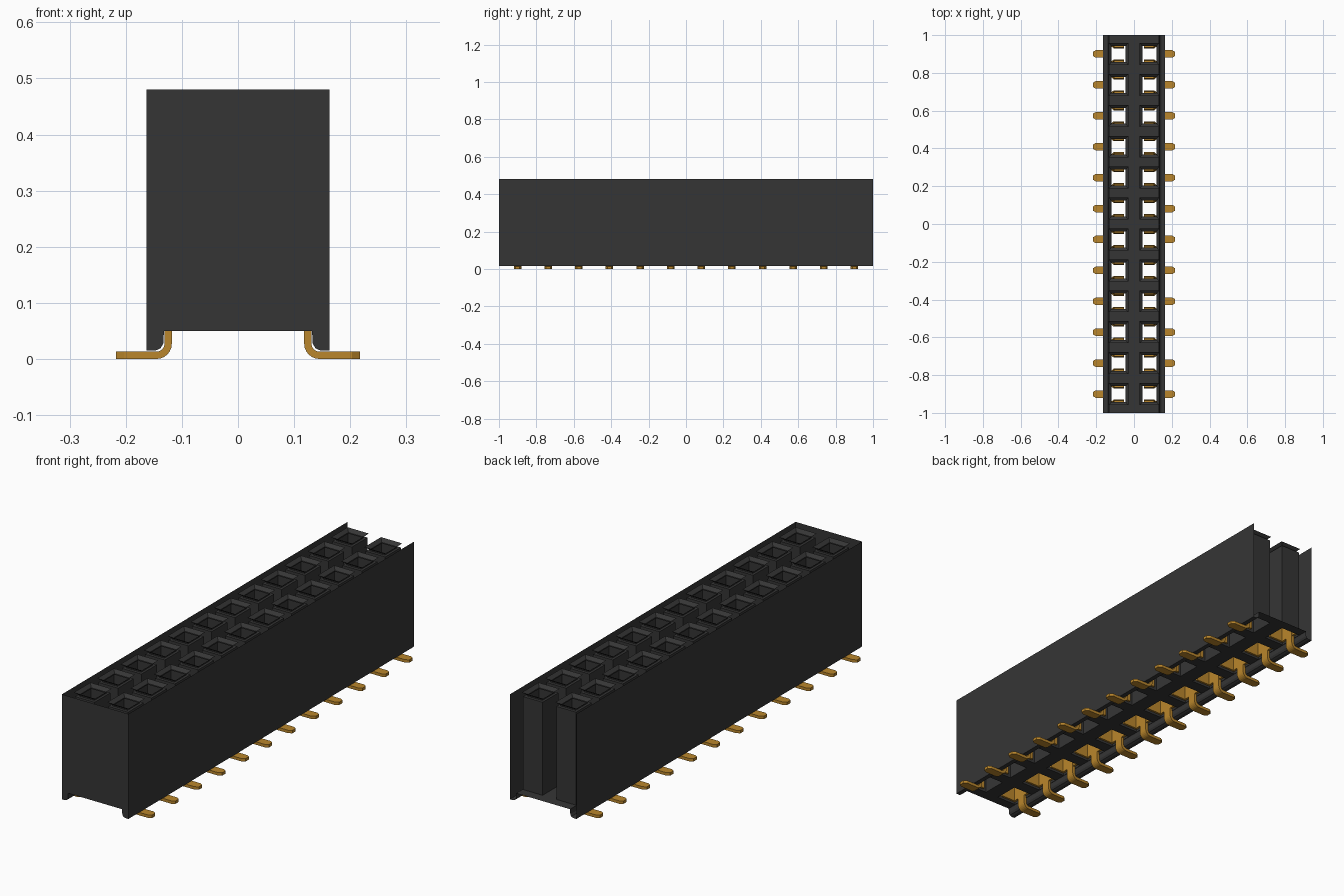
import bpy, bmesh, math

cube = bpy.data.objects.get("Cube")
if cube:
    bpy.data.objects.remove(cube, do_unlink=True)

COUNT = 12
PITCH = 2 / 12.22
ROW = PITCH / 2          # distance of each row from the centre line
HX, HY = 0.048, 0.055    # half size of a socket cavity
FLOOR, TOP = 0.05, 0.48
ROWS_Y = [(i - (COUNT - 1) / 2) * PITCH for i in range(COUNT)]


def material(name, color):
    m = bpy.data.materials.new(name)
    m.use_nodes = True
    m.diffuse_color = (*color, 1)
    bsdf = m.node_tree.nodes["Principled BSDF"]
    bsdf.inputs["Base Color"].default_value = (*color, 1)
    bsdf.inputs["Roughness"].default_value = 0.6
    return m


black = material("black plastic", (0.036, 0.036, 0.036))
gold = material("gold metal", (0.49, 0.24, 0.025))


def finish(bm, name, mat):
    bmesh.ops.remove_doubles(bm, verts=bm.verts, dist=0.0001)
    bmesh.ops.recalc_face_normals(bm, faces=bm.faces)
    mesh = bpy.data.meshes.new(name)
    bm.to_mesh(mesh)
    bm.free()
    mesh.materials.append(mat)
    return mesh


def place(name, mesh, location=(0, 0, 0), turn=0):
    ob = bpy.data.objects.new(name, mesh)
    ob.location = location
    ob.rotation_euler.z = turn
    bpy.context.collection.objects.link(ob)


def loft(bm, rings, caps=True):
    loops = [[bm.verts.new(p) for p in ring] for ring in rings]
    for a, b in zip(loops, loops[1:]):
        n = len(a)
        for i in range(n):
            bm.faces.new((a[i], a[(i + 1) % n], b[(i + 1) % n], b[i]))
    if caps:
        bm.faces.new(loops[0])
        bm.faces.new(loops[-1])


def rect(x0, x1, y0, y1, z):
    return [(x0, y0, z), (x1, y0, z), (x1, y1, z), (x0, y1, z)]


# Housing: thin side walls with rounded lower lips, closed front, open back
bm = bmesh.new()
half = [(0.163, TOP), (0.163, 0.015), (0.147, 0.015), (0.138, 0.019),
        (0.133, 0.028), (0.132, FLOOR)]
for s in (-1, 1):
    for (xa, za), (xb, zb) in zip(half, half[1:]):
        bm.faces.new([bm.verts.new(p) for p in (
            (s * xa, -1, za), (s * xa, 1, za), (s * xb, 1, zb), (s * xb, -1, zb))])
outline = half + [(-x, z) for x, z in reversed(half)]
bm.faces.new([bm.verts.new((x, -1, z)) for x, z in outline])
place("housing", finish(bm, "housing", black))

# Floor plate: a grid with the socket cells left open
bm = bmesh.new()
xs = [-0.132, -ROW - HX, -ROW + HX, ROW - HX, ROW + HX, 0.132]
ys = [-1] + [y + d for y in ROWS_Y for d in (-HY, HY)] + [1]
for i in range(len(xs) - 1):
    for j in range(len(ys) - 1):
        if not (i % 2 and j % 2):
            bm.faces.new([bm.verts.new(p) for p in
                          rect(xs[i], xs[i + 1], ys[j], ys[j + 1], FLOOR)])
place("floor_plate", finish(bm, "floor_plate", black))

# Socket sleeve: lead-in funnel, narrow throat, wide cavity
bm = bmesh.new()
profile = [(0.052, 0.058, TOP), (0.037, 0.042, 0.467),
           (0.037, 0.042, 0.462), (HX, HY, 0.462), (HX, HY, FLOOR)]
loft(bm, [rect(-a, a, -b, b, z) for a, b, z in profile], caps=False)
sleeve = finish(bm, "socket_sleeve", black)

# Bent solder leg with a tapered tip
bm = bmesh.new()
T, R, X0, W = 0.013, 0.027, 0.118, 0.02
stations = [((0.217, 0), (0.217, T), 0.011), ((0.203, 0), (0.203, T), W)]
for k in range(7):
    a = math.radians(270 - 15 * k)
    c, s = math.cos(a), math.sin(a)
    r = R - T
    stations.append(((X0 + R + R * c, R + R * s),
                     (X0 + R + r * c, R + r * s), W))
stations.append(((X0, 0.09), (X0 + T, 0.09), W))
loft(bm, [[(p[0] - ROW, -w, p[1]), (p[0] - ROW, w, p[1]),
           (q[0] - ROW, w, q[1]), (q[0] - ROW, -w, q[1])]
          for p, q, w in stations])
leg = finish(bm, "solder_leg", gold)

# Spring contact: back plate plus two arms that pinch and flare
bm = bmesh.new()
loft(bm, [rect(0.037, 0.047, -0.052, 0.052, z) for z in (0.06, 0.19)])
for s in (-1, 1):
    arm = [(0.054, 0.06), (0.054, 0.19), (0.038, 0.36), (0.044, 0.42)]
    loft(bm, [rect(-0.03, 0.045 if z < 0.2 else 0.025,
                   s * y, s * (y - 0.009), z) for y, z in arm])
contact = finish(bm, "spring_contact", gold)

# Two mirrored rows of sockets
for side, turn in (("left", 0), ("right", math.pi)):
    x = ROW if turn == 0 else -ROW
    for i, y in enumerate(ROWS_Y):
        for mesh in (sleeve, leg, contact):
            place(f"{mesh.name}_{side}_{i + 1}", mesh, (x, y, 0), turn)
